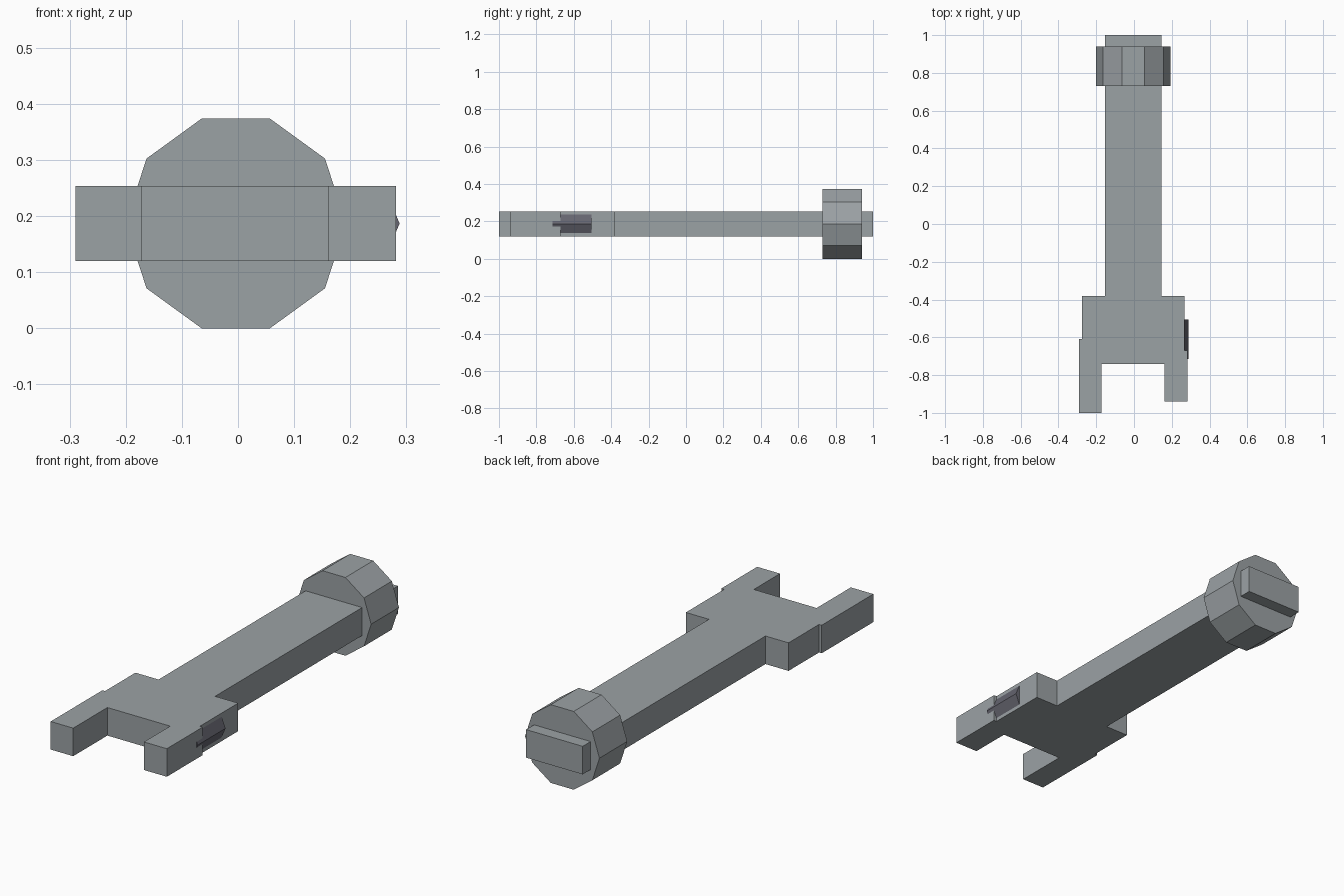
import bpy
import bmesh
from math import pi, sin, cos
from mathutils import Vector

cube = bpy.data.objects.get("Cube")
if cube:
    bpy.data.objects.remove(cube, do_unlink=True)


def material(name, colour):
    mat = bpy.data.materials.new(name)
    mat.use_nodes = True
    mat.diffuse_color = colour
    mat.node_tree.nodes["Principled BSDF"].inputs["Base Color"].default_value = colour
    return mat


def prism(name, outline, depth, mat):
    """Extrude a closed outline of 3D points along a depth vector."""
    bm = bmesh.new()
    face = bm.faces.new([bm.verts.new(p) for p in outline])
    swept = bmesh.ops.extrude_face_region(bm, geom=[face], use_keep_orig=True)
    moved = [v for v in swept["geom"] if isinstance(v, bmesh.types.BMVert)]
    bmesh.ops.translate(bm, verts=moved, vec=Vector(depth))
    bmesh.ops.recalc_face_normals(bm, faces=bm.faces)
    mesh = bpy.data.meshes.new(name)
    bm.to_mesh(mesh)
    bm.free()
    mesh.materials.append(mat)
    obj = bpy.data.objects.new(name, mesh)
    bpy.context.collection.objects.link(obj)
    return obj


steel = material("steel grey", (0.33, 0.36, 0.375, 1))
slate = material("dark slate", (0.13, 0.13, 0.16, 1))

bottom, top = 0.12, 0.254

# Flat shaft, shoulders and two uneven prongs
body = [(-0.154, 1), (-0.154, -0.38), (-0.276, -0.38), (-0.276, -0.61),
        (-0.29, -0.61), (-0.29, -1), (-0.171, -1), (-0.171, -0.742),
        (0.161, -0.742), (0.161, -0.94), (0.282, -0.94), (0.282, -0.67),
        (0.267, -0.67), (0.267, -0.38), (0.145, -0.38), (0.145, 1)]
prism("shaft_and_prongs", [(x, y, bottom) for x, y in body],
      (0, 0, top - bottom), steel)

# Ten-sided collar near the back end
radius, middle = 0.1966, 0.187
angles = [2 * pi * i / 10 for i in range(10)]
prism("collar", [(-0.004 + radius * cos(a), 0.73, middle + radius * sin(a))
                 for a in angles], (0, 0.21, 0), steel)

# Ridged catch on the left shoulder, its tip running onto the prong
prism("side_catch", [(0.26, -0.715, middle - 0.066), (0.288, -0.715, middle),
                     (0.26, -0.715, middle + 0.066)], (0, 0.21, 0), slate)
